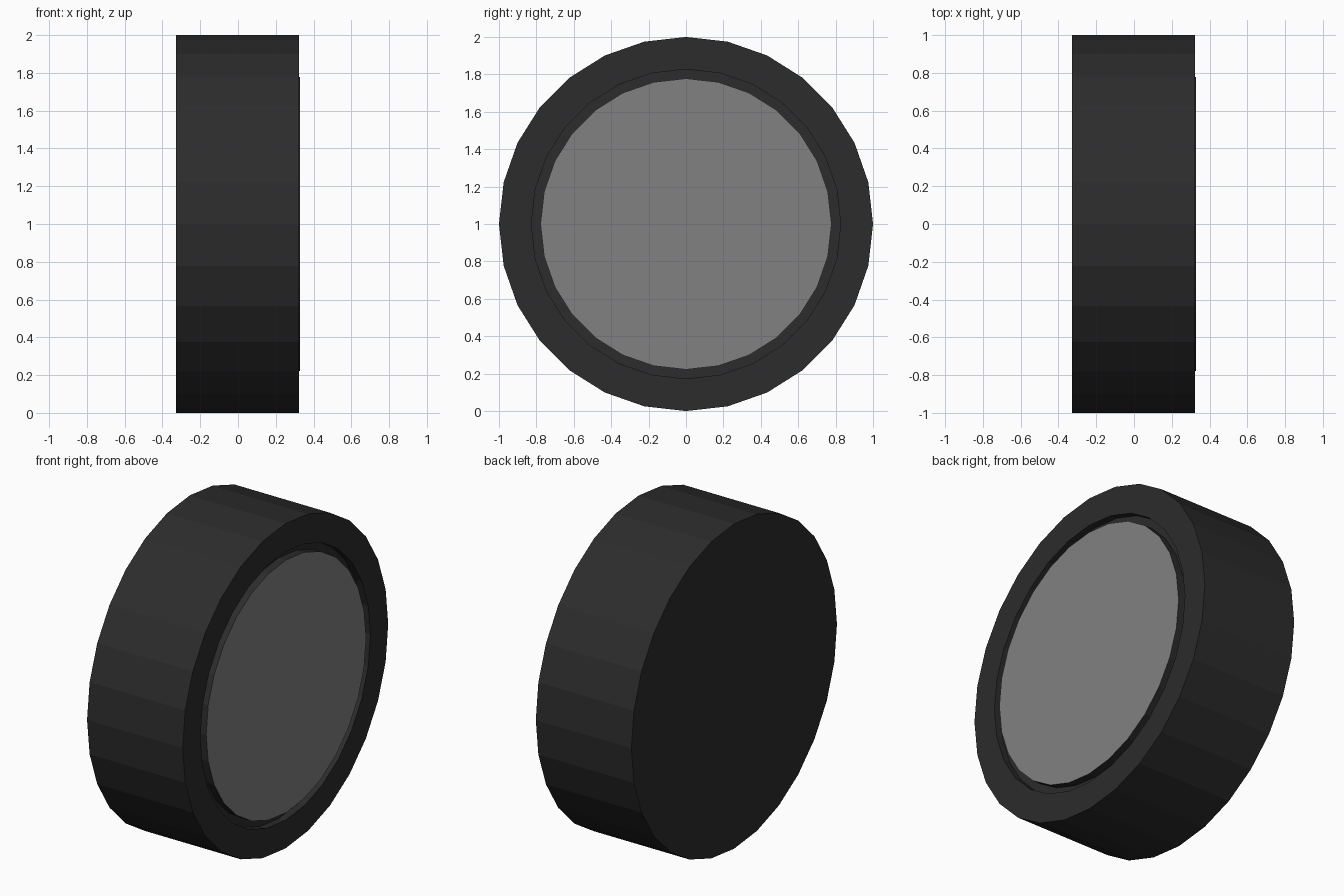
import bpy, bmesh, math

if "Cube" in bpy.data.objects:
    bpy.data.objects.remove(bpy.data.objects["Cube"])

SIDES = 28


def material(name, color):
    m = bpy.data.materials.new(name)
    m.diffuse_color = color
    m.use_nodes = True
    m.node_tree.nodes["Principled BSDF"].inputs["Base Color"].default_value = m.diffuse_color
    return m


def lathe(name, profile, mats, face_mats):
    """Revolve (x, radius) points around the wheel axle; zero radius closes a cap."""
    bm = bmesh.new()
    rings = []
    for x, r in profile:
        if r == 0:
            rings.append(None)
            continue
        rings.append([bm.verts.new((x, r * math.sin(2 * math.pi * i / SIDES),
                                    1 + r * math.cos(2 * math.pi * i / SIDES)))
                      for i in range(SIDES)])
    for a, b, mi in zip(rings, rings[1:], face_mats):
        if a is None or b is None:
            bm.faces.new(a or b).material_index = mi
            continue
        for i in range(SIDES):
            j = (i + 1) % SIDES
            bm.faces.new((a[i], a[j], b[j], b[i])).material_index = mi
    bmesh.ops.recalc_face_normals(bm, faces=bm.faces[:])
    me = bpy.data.meshes.new(name)
    bm.to_mesh(me)
    bm.free()
    for m in mats:
        me.materials.append(m)
    ob = bpy.data.objects.new(name, me)
    bpy.context.collection.objects.link(ob)
    return ob


rubber = material("rubber", (0.025, 0.025, 0.025, 1))
metal = material("hub_grey", (0.22, 0.22, 0.22, 1))

# One closed wheel: flat back, tread, outer face, groove, raised hub with grey face
lathe("wheel",
      [(-0.328, 0), (-0.328, 1.0), (0.323, 1.0), (0.323, 0.827),
       (0.278, 0.827), (0.278, 0.778), (0.328, 0.778), (0.328, 0)],
      [rubber, metal],
      [0, 0, 0, 0, 0, 0, 1])
